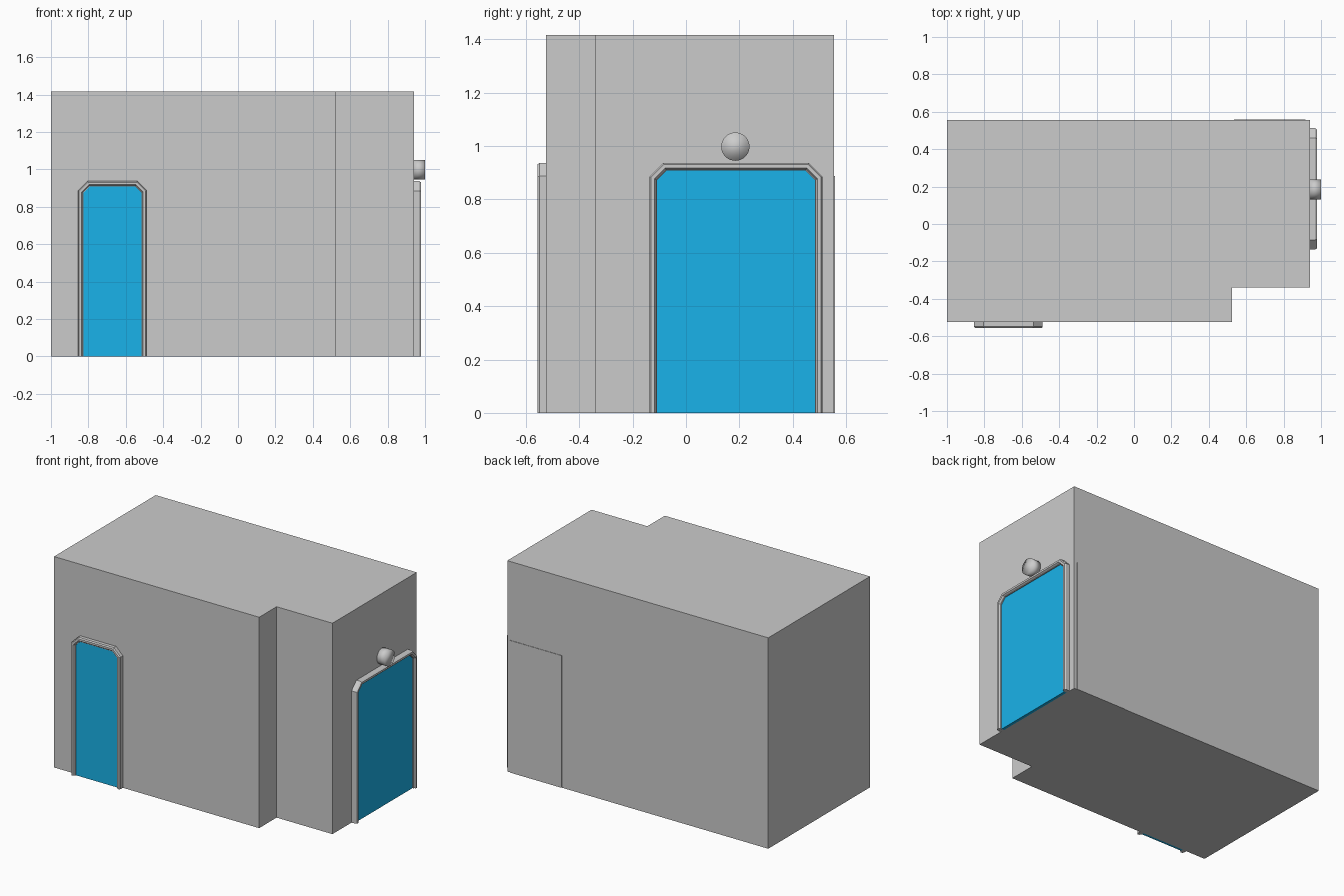
import bpy, bmesh, math

if "Cube" in bpy.data.objects:
    bpy.data.objects.remove(bpy.data.objects["Cube"])


def make_object(name, verts, faces, material=None):
    bm = bmesh.new()
    vs = [bm.verts.new(v) for v in verts]
    for f in faces:
        bm.faces.new([vs[i] for i in f])
    bmesh.ops.recalc_face_normals(bm, faces=bm.faces)
    mesh = bpy.data.meshes.new(name)
    bm.to_mesh(mesh)
    bm.free()
    obj = bpy.data.objects.new(name, mesh)
    bpy.context.collection.objects.link(obj)
    if material:
        mesh.materials.append(material)
    return obj


def prism(name, outline, place, h0, h1, material=None):
    """Extrude a 2D outline from h0 to h1; place maps (u, v, h) to 3D."""
    n = len(outline)
    verts = [place(u, v, h) for h in (h0, h1) for u, v in outline]
    faces = [list(range(n)), list(range(n, 2 * n))]
    faces += [(i, (i + 1) % n, n + (i + 1) % n, n + i) for i in range(n)]
    return make_object(name, verts, faces, material)


def arch(u0, u1, top, chamfer, d):
    """Doorway outline with cut corners, inset by d."""
    c = chamfer - d * (2 - math.sqrt(2))
    a, b, t = u0 + d, u1 - d, top - d
    return [(a, 0), (a, t - c), (a + c, t), (b - c, t), (b, t - c), (b, 0)]


def doorway(prefix, u0, u1, top, chamfer, place, depth):
    # Bevelled frame: cross-section swept round the arch
    section = [(0, -0.01), (0, 0.75), (0.006, 1), (0.019, 1), (0.026, 0.7), (0.029, 0.7), (0.029, -0.01)]
    rings = [[place(u, v, h * depth) for u, v in arch(u0, u1, top, chamfer, d)]
             for d, h in section]
    m, n = len(rings), 6
    verts = [p for r in rings for p in r]
    faces = [(j * n + i, j * n + i + 1, (j + 1) % m * n + i + 1, (j + 1) % m * n + i)
             for j in range(m) for i in range(n - 1)]
    faces += [[j * n for j in range(m)], [j * n + n - 1 for j in range(m)]]
    make_object(prefix + "_door_frame", verts, faces)
    # Coloured door leaf
    prism(prefix + "_door_panel", arch(u0, u1, top, chamfer, 0.028), place,
          0, depth * 0.5, blue)


blue = bpy.data.materials.new("door_blue")
blue.diffuse_color = (0.01, 0.45, 0.82, 1)
blue.use_nodes = True
blue.node_tree.nodes["Principled BSDF"].inputs["Base Color"].default_value = blue.diffuse_color

# Main block with a notched corner
footprint = [(-1, -0.525), (0.525, -0.525), (0.525, -0.34), (0.94, -0.34),
             (0.94, 0.555), (-1, 0.555)]
prism("building_body", footprint, lambda u, v, h: (u, v, h), 0, 1.417)

# Doors on the front and right walls
doorway("front", -0.855, -0.488, 0.937, 0.05,
        lambda u, v, h: (u, -0.525 - h, v), 0.032)
doorway("right", -0.137, 0.512, 0.937, 0.052,
        lambda u, v, h: (0.94 + h, u, v), 0.038)

# Barely raised panel on the back wall
prism("back_panel", [(0.535, 0), (0.535, 0.888), (0.918, 0.888), (0.918, 0)],
      lambda u, v, h: (u, 0.55 + h, v), 0, 0.008)

# Round lamp above the right door
bpy.ops.mesh.primitive_cylinder_add(vertices=32, radius=0.053, depth=0.065,
                                    location=(0.9675, 0.185, 0.998),
                                    rotation=(0, math.pi / 2, 0))
lamp = bpy.context.object
lamp.name = "door_lamp"
bpy.ops.object.shade_smooth()
